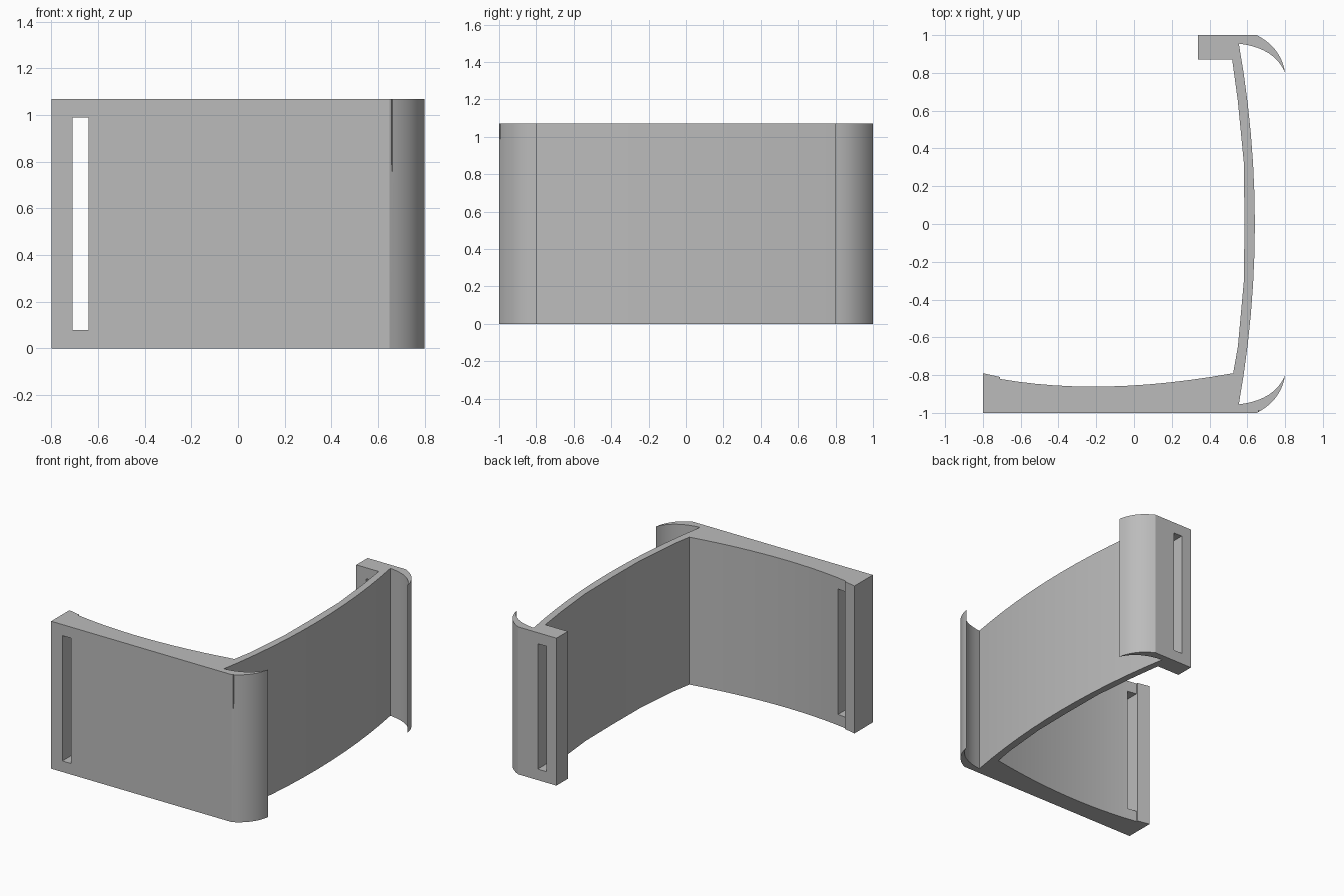
import bpy
import bmesh
from mathutils import Vector

cube = bpy.data.objects.get("Cube")
if cube:
    bpy.data.objects.remove(cube, do_unlink=True)

HEIGHT = 1.07

grey = bpy.data.materials.new("plain_grey")
grey.use_nodes = True
colour = (0.5, 0.5, 0.5, 1)
grey.diffuse_color = colour
grey.node_tree.nodes["Principled BSDF"].inputs["Base Color"].default_value = colour


def curve(a, mid, b, steps=10):
    """Points of a parabola from a through mid to b."""
    a, mid, b = Vector(a), Vector(mid), Vector(b)
    ctrl = 2 * mid - (a + b) / 2
    ts = [i / steps for i in range(steps + 1)]
    return [a * (1 - t) ** 2 + ctrl * 2 * t * (1 - t) + b * t * t for t in ts]


def flip(points):
    return [Vector((p[0], -p[1])) for p in reversed(points)]


def extrude(name, points, z0, z1):
    bm = bmesh.new()
    face = bm.faces.new([bm.verts.new((p[0], p[1], z0)) for p in points])
    top = bmesh.ops.extrude_face_region(bm, geom=[face])["geom"]
    bmesh.ops.translate(bm, vec=(0, 0, z1 - z0),
                        verts=[v for v in top if isinstance(v, bmesh.types.BMVert)])
    bmesh.ops.recalc_face_normals(bm, faces=bm.faces)
    mesh = bpy.data.meshes.new(name)
    bm.to_mesh(mesh)
    bm.free()
    obj = bpy.data.objects.new(name, mesh)
    bpy.context.collection.objects.link(obj)
    obj.data.materials.append(grey)
    return obj


# Crescent hook at the back corner, mirrored for the front corner
hook = (curve((0.65, 1), (0.752, 0.917), (0.8, 0.8))
        + curve((0.8, 0.8), (0.712, 0.905), (0.555, 0.955))[1:])

# Bowed wall, and the hollowed inside of the front plate
wall_outer = curve((0.555, 0.955), (0.64, 0), (0.555, -0.955), 12)[1:-1]
plate_inner = curve((-0.71, -0.82), (-0.13, -0.86), (0.525, -0.79), 12)
wall_inner = [(0.55, -0.65), (0.582, -0.3), (0.585, 0), (0.582, 0.32), (0.55, 0.65)]

profile = (hook + wall_outer + flip(hook)
           + [(-0.8, -1), (-0.8, -0.79), (-0.71, -0.81)]
           + plate_inner + wall_inner
           + [(0.52, 0.87), (0.34, 0.87), (0.34, 1)])
bracket = extrude("strap_bracket", profile, 0, HEIGHT)

# Tapered groove beside the front hook
groove = extrude("groove_cutter", [(0.65, -1.02), (0.675, -1.02), (0.66, -0.985)], -0.1, HEIGHT + 0.1)
for v in groove.data.vertices:
    if v.co.z < 0:
        v.co.y -= 0.02

# Strap slots through the front plate and the back tab
cutters = [groove]
for name, x0, x1, y0, y1 in (("front_slot_cutter", -0.71, -0.64, -1.1, -0.7),
                             ("back_slot_cutter", 0.42, 0.49, 0.8, 1.1)):
    box = [(x0, y0), (x1, y0), (x1, y1), (x0, y1)]
    cutters.append(extrude(name, box, 0.08, 0.99))

for cutter in cutters:
    cutter.hide_render = True
    cutter.hide_set(True)
    mod = bracket.modifiers.new(cutter.name, 'BOOLEAN')
    mod.operation = 'DIFFERENCE'
    mod.solver = 'EXACT'
    mod.object = cutter

# Bake the cuts and drop the helpers
bpy.context.view_layer.update()
graph = bpy.context.evaluated_depsgraph_get()
mesh = bpy.data.meshes.new_from_object(bracket.evaluated_get(graph))
bracket.modifiers.clear()
bracket.data = mesh
for cutter in cutters:
    bpy.data.objects.remove(cutter, do_unlink=True)

# Smooth the curved walls, keep edges sharp
bpy.ops.object.select_all(action='DESELECT')
bracket.select_set(True)
bpy.context.view_layer.objects.active = bracket
bpy.ops.object.shade_smooth_by_angle(angle=0.35)
